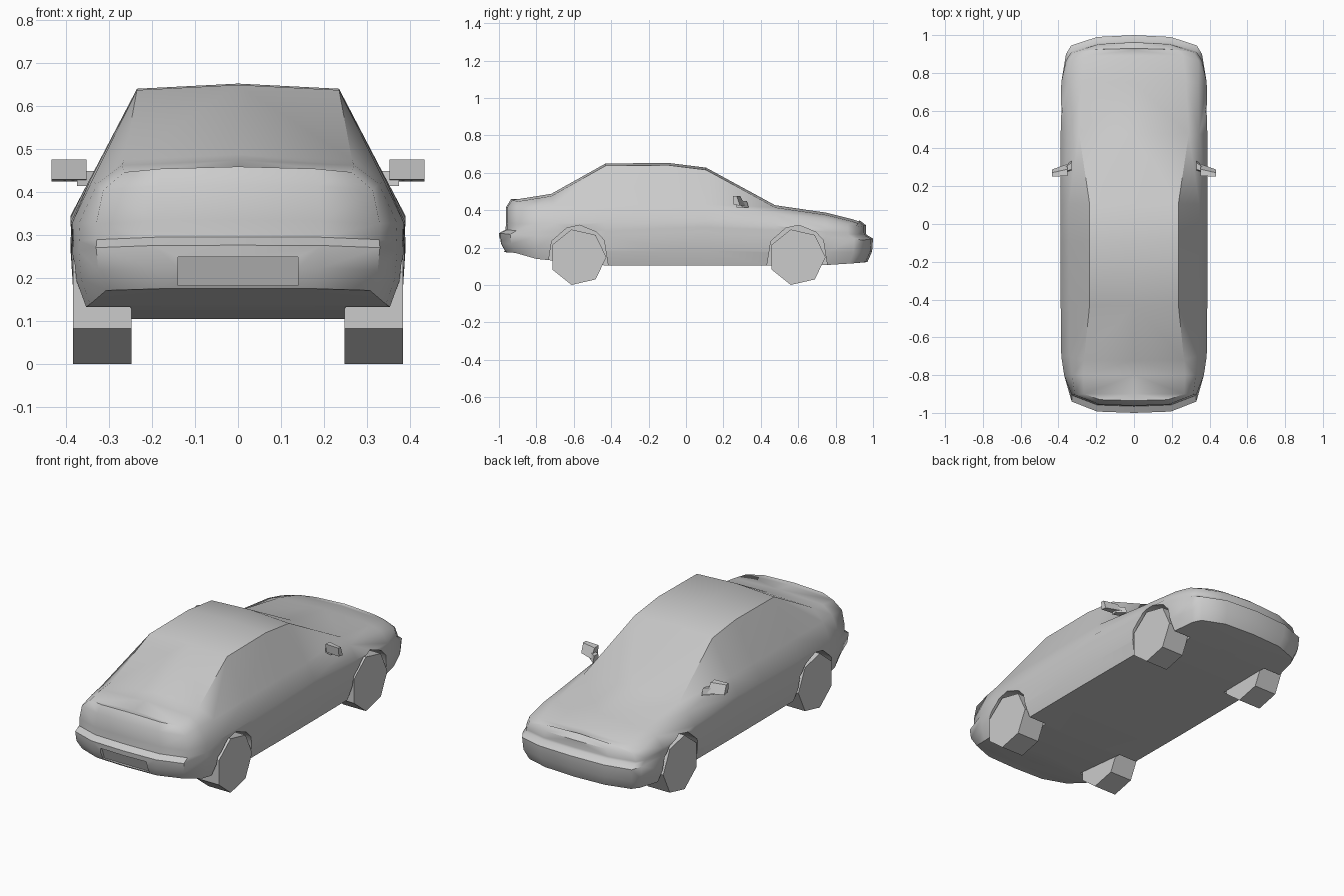
import bpy, bmesh, math

cube = bpy.data.objects.get("Cube")
if cube:
    bpy.data.objects.remove(cube, do_unlink=True)

grey = bpy.data.materials.new("plain_grey")
grey.use_nodes = True
grey.diffuse_color = (0.6, 0.6, 0.6, 1)
grey.node_tree.nodes["Principled BSDF"].inputs["Base Color"].default_value = (0.6, 0.6, 0.6, 1)


def finish(name, bm):
    bmesh.ops.recalc_face_normals(bm, faces=bm.faces)
    mesh = bpy.data.meshes.new(name)
    bm.to_mesh(mesh)
    bm.free()
    mesh.materials.append(grey)
    obj = bpy.data.objects.new(name, mesh)
    bpy.context.collection.objects.link(obj)
    return obj


def prism(name, profile, x_start, x_end, sweep=0.0, thin=1.0):
    """Extrude a (y, z) profile along x, sweeping and thinning the far end in y."""
    bm = bmesh.new()
    mid = sum(y for y, z in profile) / len(profile)
    near = [bm.verts.new((x_start, y, z)) for y, z in profile]
    far = [bm.verts.new((x_end, mid + (y - mid) * thin + sweep, z)) for y, z in profile]
    bm.faces.new(near)
    bm.faces.new(far)
    for i in range(len(profile)):
        j = (i + 1) % len(profile)
        bm.faces.new((near[i], near[j], far[j], far[i]))
    return finish(name, bm)


def activate(obj):
    bpy.ops.object.select_all(action='DESELECT')
    obj.select_set(True)
    bpy.context.view_layer.objects.active = obj


def smooth(obj, degrees):
    activate(obj)
    bpy.ops.object.shade_smooth_by_angle(angle=math.radians(degrees))


def cut(obj, cutter):
    cutter.hide_render = True
    mod = obj.modifiers.new("cut", 'BOOLEAN')
    mod.operation = 'DIFFERENCE'
    mod.solver = 'EXACT'
    mod.object = cutter
    activate(obj)
    bpy.ops.object.modifier_apply(modifier=mod.name)
    bpy.data.objects.remove(cutter, do_unlink=True)


# Stations round half the plan outline:
# outline x, outline y, sill z, shoulder z, top edge x, top edge y, top edge z
stations = [
    (0, -1, .176, .417, 0, -.935, .46),
    (.195, -.993, .176, .415, .18, -.93, .455),
    (.33, -.94, .172, .405, .265, -.9, .447),
    (.37, -.8, .14, .42, .27, -.8, .463),
    (.385, -.7, .13, .425, .265, -.72, .476),
    (.388, -.43, .105, .43, .235, -.43, .638),
    (.39, -.095, .105, .43, .235, -.095, .641),
    (.39, .107, .105, .43, .235, .107, .616),
    (.388, .476, .105, .385, .29, .476, .415),
    (.385, .75, .107, .355, .275, .75, .375),
    (.36, .9, .115, .325, .26, .89, .34),
    (.333, .945, .118, .31, .24, .92, .33),
    (.195, .99, .123, .317, .17, .925, .338),
    (0, 1, .123, .32, 0, .93, .345),
]
# Side rows: height fraction at tail and nose, x scale, end pull-in
rows = [
    (0, 0, .93, .97),
    (.2, .29, .985, .995),
    (.42, .64, 1, 1),
    (.5, .74, .995, .965),
    (.66, .8, 1, .962),
    (1, 1, .885, .962),
]


def column(index):
    x, y, sill, shoulder, top_x, top_y, top_z = stations[index]
    at_end = abs(y) >= .9
    points = []
    for tail, nose, wide, pull in rows:
        f = tail + (nose - tail) * (y + 1) / 2
        if at_end and wide < .9:
            wide = .95
        points.append((x * wide, y * (pull if at_end else 1), sill + (shoulder - sill) * f))
    points.append((top_x, top_y, top_z))
    return points


# Body shell: half grid closed along the centre line, then mirrored
bm = bmesh.new()
last = len(stations) - 1
columns = [column(i) for i in range(last + 1)]
grid = []
for i, col in enumerate(columns):
    if i < 2 or i > last - 2:
        end = columns[0 if i < 2 else last]
        belly, crown = end[0], end[-1]
    else:
        belly = (0, col[0][1], col[0][2])
        crown = (0, col[-1][1], col[-1][2] + .012)
    grid.append([bm.verts.new(p) for p in [belly] + col + [crown]])
for a, b in zip(grid, grid[1:]):
    for r in range(len(a) - 1):
        bm.faces.new((a[r], b[r], b[r + 1], a[r + 1]))
bmesh.ops.remove_doubles(bm, verts=bm.verts, dist=.0005)
bmesh.ops.dissolve_degenerate(bm, edges=bm.edges, dist=.0005)
body = finish("body_shell", bm)
mirror = body.modifiers.new("mirror", 'MIRROR')
mirror.use_axis[0] = True
mirror.merge_threshold = .001
activate(body)
bpy.ops.object.modifier_apply(modifier=mirror.name)

# Wheel arches and seven-sided wheels
arch = [(-.17, .05), (-.14, .235), (-.06, .305), (.01, .32), (.1, .283), (.14, .24), (.17, .05)]
for end, axle in (("back", .594), ("front", -.578)):
    for side, s in (("left", 1), ("right", -1)):
        cut(body, prism("arch_cutter", [(axle + y, z) for y, z in arch], .25 * s, .5 * s))
        turns = [math.tau * k / 7 for k in range(7)]
        rim = [(axle + .152 * math.cos(t), .149 + .152 * math.sin(t)) for t in turns]
        prism(f"{end}_{side}_wheel", rim, .248 * s, .384 * s)

# Plate recess in the bumper, its face leaning downward
recess = [(-1.05, .25), (-.982, .25), (-.958, .183), (-1.05, .183)]
cut(body, prism("recess_cutter", recess, -.14, .14))
smooth(body, 50)

# Door mirrors: swept housing on a short stalk
housing = [(.262, .43), (.318, .425), (.29, .475), (.255, .477)]
stalk = [(.285, .415), (.335, .415), (.325, .45), (.29, .45)]
for side, s in (("left", 1), ("right", -1)):
    smooth(prism(f"{side}_mirror_housing", housing, .352 * s, .434 * s, -.015, .6), 40)
    smooth(prism(f"{side}_mirror_stalk", stalk, .33 * s, .375 * s, -.025, .6), 40)
